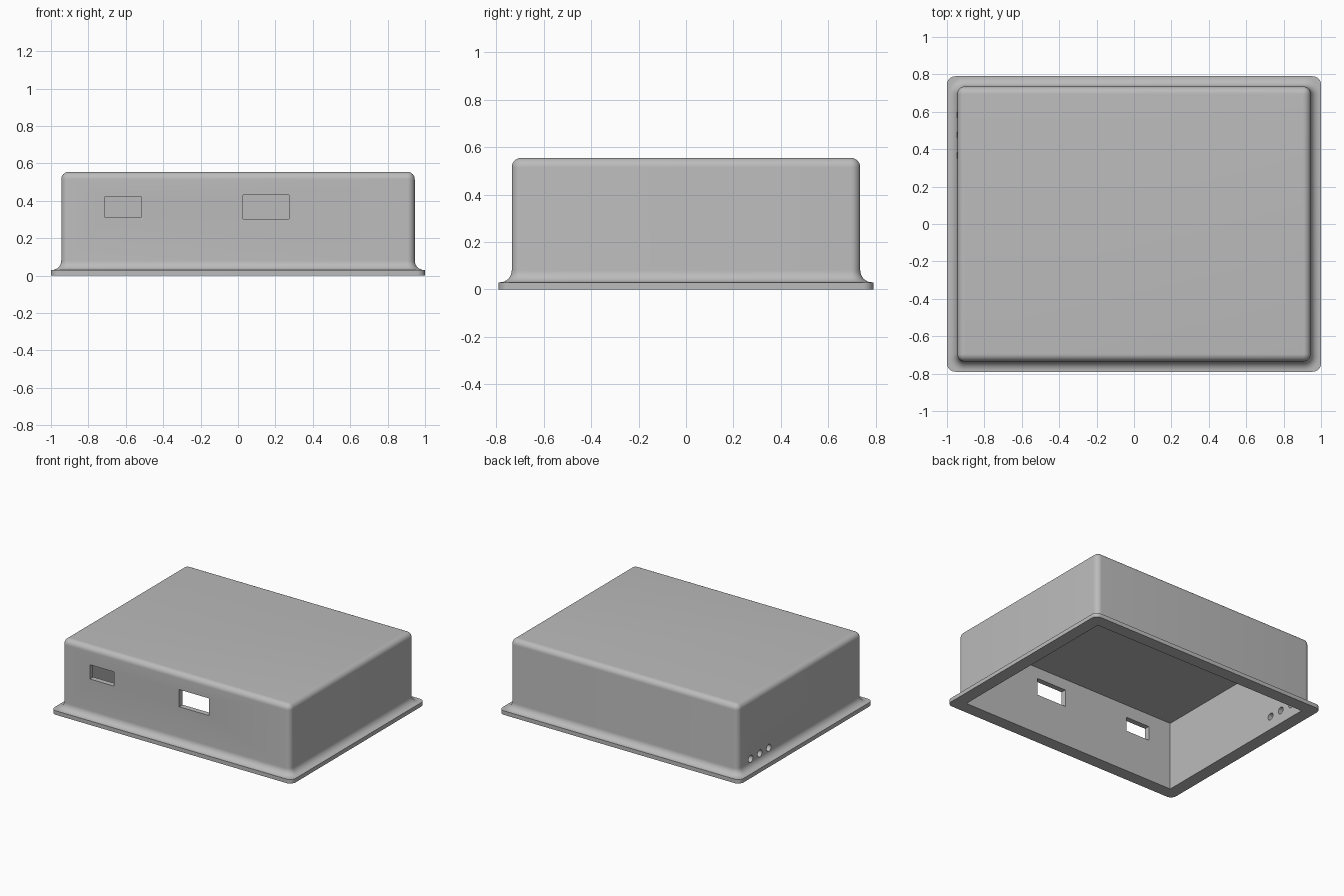
import bpy, bmesh, math
from mathutils import Matrix

if "Cube" in bpy.data.objects:
    bpy.data.objects.remove(bpy.data.objects["Cube"])

grey = bpy.data.materials.new("plain grey")
grey.diffuse_color = (0.5, 0.5, 0.5, 1)
grey.use_nodes = True
grey.node_tree.nodes["Principled BSDF"].inputs["Base Color"].default_value = grey.diffuse_color


def rounded_ring(bm, hx, hy, r, z, steps=8):
    """Loop of vertices around a rounded rectangle."""
    r = max(r, 0.001)
    ring = []
    for q, (sx, sy) in enumerate([(1, 1), (-1, 1), (-1, -1), (1, -1)]):
        for i in range(steps + 1):
            a = math.pi / 2 * (q + i / steps)
            ring.append(bm.verts.new((sx * (hx - r) + r * math.cos(a),
                                      sy * (hy - r) + r * math.sin(a), z)))
    return ring


def new_object(name, bm):
    bmesh.ops.recalc_face_normals(bm, faces=bm.faces)
    mesh = bpy.data.meshes.new(name)
    bm.to_mesh(mesh)
    bm.free()
    obj = bpy.data.objects.new(name, mesh)
    bpy.context.collection.objects.link(obj)
    mesh.materials.append(grey)
    return obj


def box(name, x0, x1, y0, y1, z0, z1):
    bm = bmesh.new()
    bmesh.ops.create_cube(bm, size=1, matrix=Matrix.Translation(
        ((x0 + x1) / 2, (y0 + y1) / 2, (z0 + z1) / 2))
        @ Matrix.Diagonal((x1 - x0, y1 - y0, z1 - z0, 1)))
    return new_object(name, bm)


def peg(name, y, z, r):
    bm = bmesh.new()
    bmesh.ops.create_cone(bm, cap_ends=True, segments=24, radius1=r, radius2=r, depth=0.2,
                          matrix=Matrix.Translation((-0.945, y, z))
                          @ Matrix.Rotation(math.pi / 2, 4, 'Y'))
    return new_object(name, bm)


# Outer skin: flange, concave fillet, wall and rounded top edge
BX, BY, H, FLANGE = 0.945, 0.735, 0.555, 0.03
FILLET, ROUND, N = 0.05, 0.04, 8
profile = [(0.055, 0.045, 0), (0.055, 0.045, FLANGE)]      # outset, corner radius, z
for i in range(N + 1):
    a = math.pi / 2 * i / N
    out = FILLET * (1 - math.sin(a))
    profile.append((out, ROUND + out, FLANGE + FILLET * (1 - math.cos(a))))
for i in range(N + 1):
    a = math.pi / 2 * i / N
    inset = ROUND * (1 - math.cos(a))
    profile.append((-inset, ROUND - inset, H - ROUND + ROUND * math.sin(a)))

bm = bmesh.new()
rings = [rounded_ring(bm, BX + o, BY + o, r, z) for o, r, z in profile]
for lo, hi in zip(rings, rings[1:]):
    for i in range(len(lo)):
        j = (i + 1) % len(lo)
        bm.faces.new((lo[i], lo[j], hi[j], hi[i]))
bm.faces.new(rings[0][::-1])
bm.faces.new(rings[-1])
case = new_object("enclosure_cover", bm)

# Cutters: open cavity, two front windows, three cable holes on the left
cutters = [box("cavity_cutter", -0.905, 0.905, -0.695, 0.695, -0.1, 0.515),
           box("small_window_cutter", -0.715, -0.515, -0.85, -0.6, 0.313, 0.42),
           box("large_window_cutter", 0.027, 0.273, -0.85, -0.6, 0.303, 0.432)]
cutters += [peg("cable_hole_cutter", y, 0.10, 0.026) for y in (0.583, 0.475, 0.367)]

bpy.context.view_layer.objects.active = case
case.select_set(True)
for c in cutters:
    c.select_set(False)
    mod = case.modifiers.new("cut", 'BOOLEAN')
    mod.operation, mod.solver, mod.object = 'DIFFERENCE', 'EXACT', c
    bpy.ops.object.modifier_apply(modifier=mod.name)
    bpy.data.objects.remove(c)
bpy.ops.object.shade_smooth_by_angle(angle=math.radians(30))
